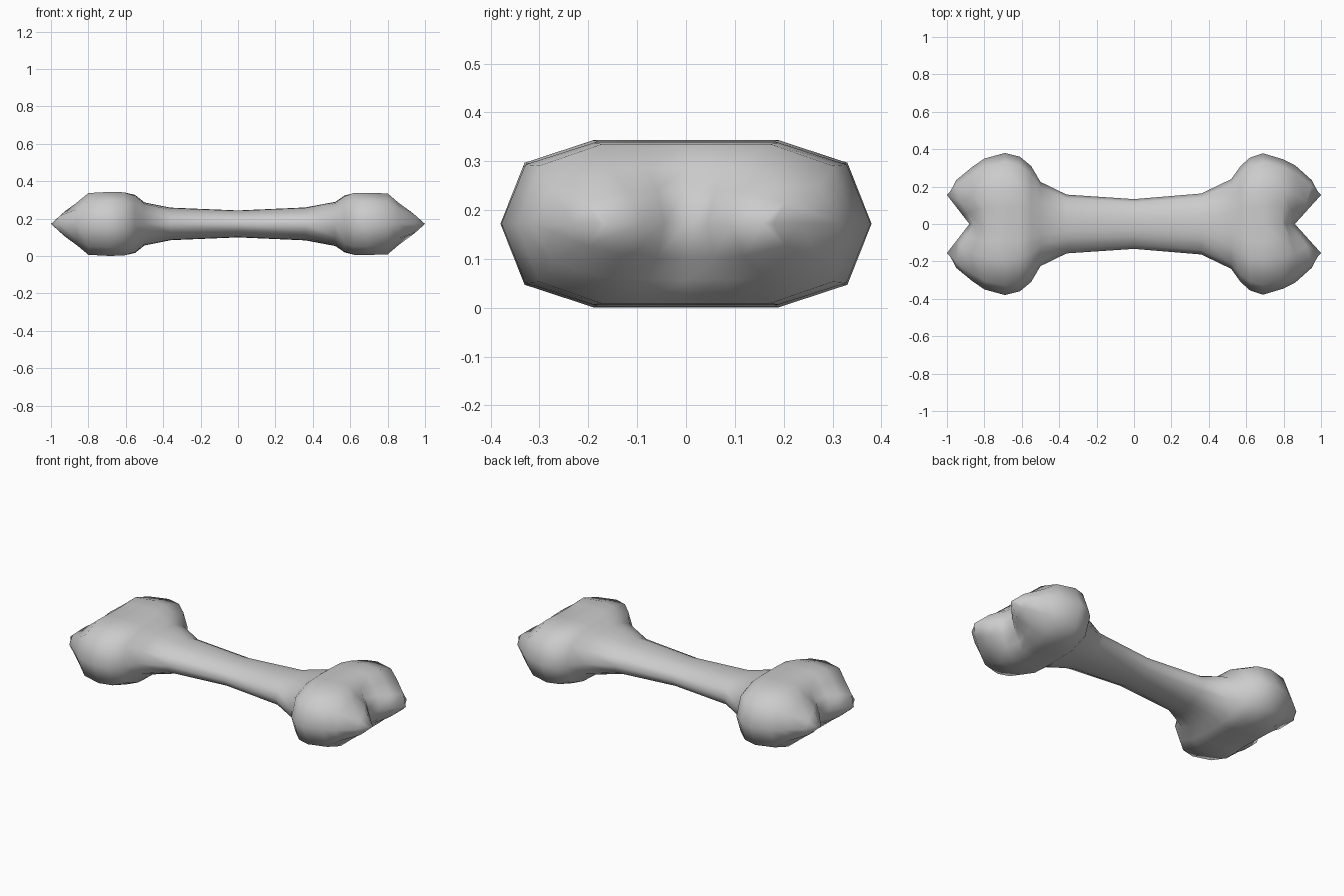
import bpy, bmesh, math

if "Cube" in bpy.data.objects:
    bpy.data.objects.remove(bpy.data.objects["Cube"])

ZC = 0.172
# Stations from tip to middle: x, half width, half height, notch share, boxiness
LEFT = [(1.0, .178, .0, 1, .5), (.95, .235, .07, .8, .6), (.865, .305, .115, .35, .8),
        (.80, .35, .165, .05, 1), (.69, .38, .171, 0, 1), (.61, .36, .169, 0, 1),
        (.55, .31, .155, 0, .8), (.50, .225, .115, 0, .4), (.36, .157, .087, 0, .1)]
RIGHT = [(1.0, .178, .0, 1, .5), (.95, .235, .07, .8, .6), (.86, .315, .115, .35, .8),
         (.80, .345, .163, .05, 1), (.69, .378, .166, 0, 1), (.62, .355, .165, 0, 1),
         (.57, .31, .152, 0, .8), (.52, .24, .118, 0, .4), (.36, .163, .088, 0, .1)]
MIDDLE = (0.0, .133, .072, 0, 0)
# Cross-section columns: width share, boxed height share
COLS = [(1, 0), (.87, .73), (.5, 1), (.25, 1), (0, 1)]


def ring(bm, side, station, notch):
    x, w, h, share, box = station
    quarter = []
    for f, hb in COLS:
        y = f * w
        hr = math.sqrt(max(0, 1 - f * f))
        z = h * (hr + (hb - hr) * box)
        # V-shaped dip between the two knuckles
        px = x - notch * share * max(0, 1 - y / .155)
        if h == 0 and f == 1:
            px -= .02
        quarter.append((px, y, z))
    half = quarter + [(a, -b, c) for a, b, c in quarter[-2::-1]]
    loop = half + [(a, b, -c) for a, b, c in half[-2:0:-1]]
    return [bm.verts.new((side * a, b, ZC + c)) for a, b, c in loop]


# Bone: one skin lofted from knuckle to knuckle
bm = bmesh.new()
rings = [ring(bm, -1, s, .12) for s in LEFT]
rings.append(ring(bm, 1, MIDDLE, 0))
rings += [ring(bm, 1, s, .14) for s in reversed(RIGHT)]
n = len(rings[0])
for a, b in zip(rings, rings[1:]):
    for i in range(n):
        j = (i + 1) % n
        bm.faces.new((a[i], a[j], b[j], b[i]))
# Pinched end rings close into a seam
bmesh.ops.remove_doubles(bm, verts=bm.verts, dist=.0005)
bmesh.ops.recalc_face_normals(bm, faces=bm.faces)
mesh = bpy.data.meshes.new("bone")
bm.to_mesh(mesh)
bm.free()
bone = bpy.data.objects.new("bone", mesh)
bpy.context.collection.objects.link(bone)
bpy.context.view_layer.objects.active = bone
bone.select_set(True)
bpy.ops.object.shade_smooth_by_angle(angle=math.radians(75))
